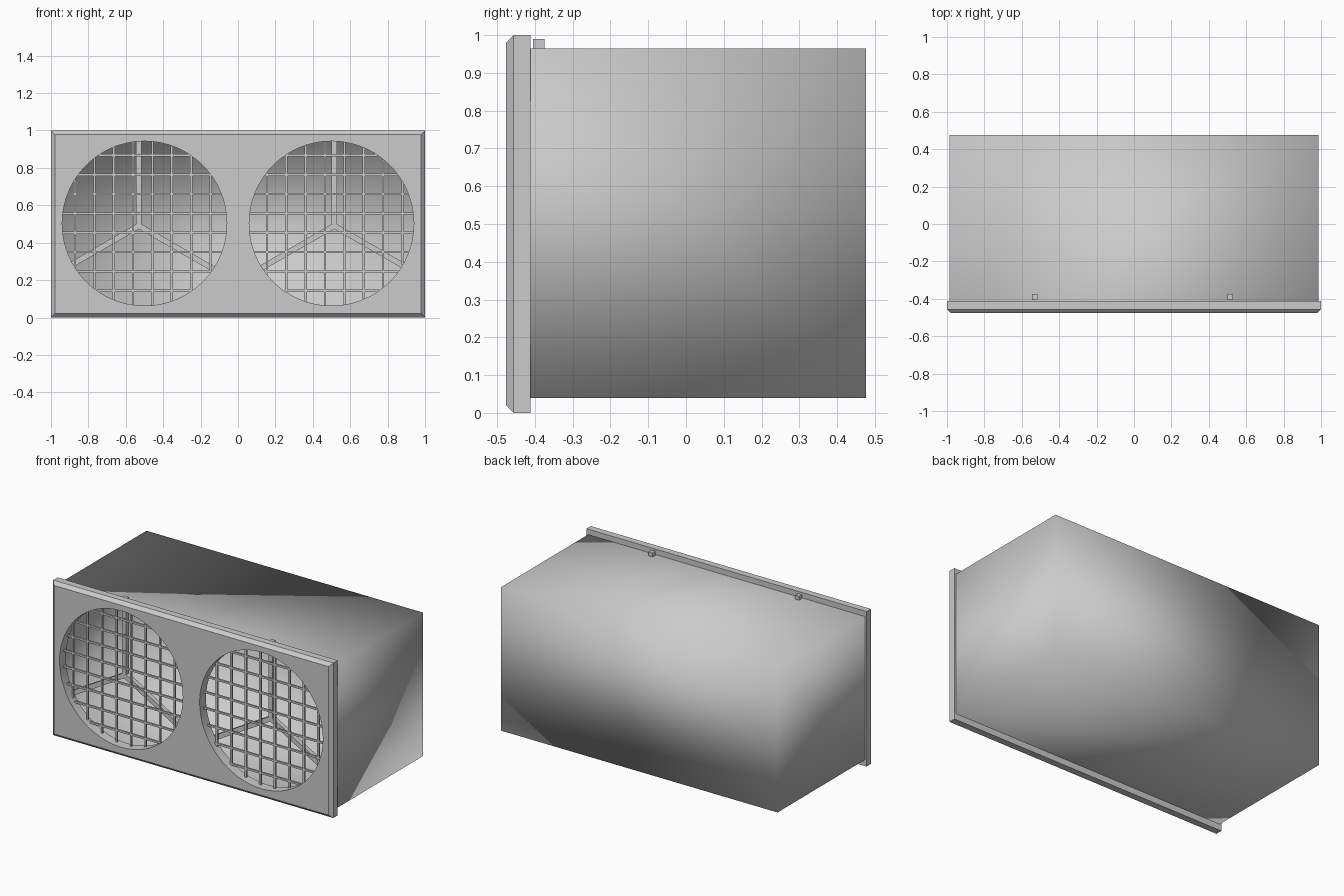
import bpy, bmesh, math
from mathutils import Matrix, Vector

if "Cube" in bpy.data.objects:
    bpy.data.objects.remove(bpy.data.objects["Cube"])


def finish(name, bm, smooth=None):
    bmesh.ops.recalc_face_normals(bm, faces=bm.faces)
    me = bpy.data.meshes.new(name)
    bm.to_mesh(me)
    bm.free()
    ob = bpy.data.objects.new(name, me)
    bpy.context.collection.objects.link(ob)
    if smooth == "all":
        for p in me.polygons:
            p.use_smooth = True
    return ob


def add_box(bm, centre, size, roll=0.0):
    m = (Matrix.Translation(centre) @ Matrix.Rotation(roll, 4, 'Y')
         @ Matrix.Diagonal((*size, 1)))
    return bmesh.ops.create_cube(bm, size=1, matrix=m)["verts"]


def box_between(bm, a, b, width, depth):
    # bar lying in the xz plane from a to b
    a, b = Vector(a), Vector(b)
    d = b - a
    add_box(bm, (a + b) / 2, (d.length, depth, width), -math.atan2(d.z, d.x))


HOLE_R, HOLE_Z = 0.44, 0.503
FRONT, PLATE_BACK, BACK = -0.477, -0.412, 0.477

# front plate with chamfered front edges
bm = bmesh.new()
rings = []
for y, inset in ((PLATE_BACK, 0), (FRONT + 0.021, 0), (FRONT, 0.021)):
    x, z0, z1 = 1 - inset, inset, 1 - inset
    rings.append([bm.verts.new(p) for p in
                  ((-x, y, z0), (x, y, z0), (x, y, z1), (-x, y, z1))])
for r, s in zip(rings, rings[1:]):
    for i in range(4):
        j = (i + 1) % 4
        bm.faces.new((r[i], r[j], s[j], s[i]))
bm.faces.new(rings[0])
bm.faces.new(rings[-1])
plate = finish("front_plate", bm)

# round fan openings
for sx in (-1, 1):
    bm = bmesh.new()
    bmesh.ops.create_cone(
        bm, cap_ends=True, segments=64, radius1=HOLE_R, radius2=HOLE_R, depth=0.4,
        matrix=Matrix.Translation((sx * 0.5, -0.44, HOLE_Z)) @ Matrix.Rotation(math.pi / 2, 4, 'X'))
    cutter = finish("opening_cutter", bm)
    cutter.hide_render = True
    mod = plate.modifiers.new("opening", 'BOOLEAN')
    mod.operation, mod.solver, mod.object = 'DIFFERENCE', 'EXACT', cutter
    bpy.context.view_layer.objects.active = plate
    bpy.ops.object.modifier_apply(modifier=mod.name)
    bpy.data.objects.remove(cutter)
bpy.ops.object.select_all(action='DESELECT')
plate.select_set(True)
bpy.ops.object.shade_smooth_by_angle(angle=math.radians(30))

# housing shell, open towards the plate
bm = bmesh.new()
add_box(bm, (0, (PLATE_BACK + BACK) / 2, 0.5025), (1.975, BACK - PLATE_BACK, 0.925))
bm.faces.ensure_lookup_table()
front = min(bm.faces, key=lambda f: f.calc_center_median().y)
bmesh.ops.delete(bm, geom=[front], context='FACES_ONLY')
shell = finish("housing", bm, "all")

for side, hx, gx, fx in (("left", -0.5, -0.509, -0.53), ("right", 0.5, 0.517, 0.515)):
    # wire guard, trimmed to the opening
    bm = bmesh.new()
    for i in range(8):
        off = (i - 3.5) * 0.1035
        x, z = gx + off, 0.505 + off
        h = math.sqrt(HOLE_R ** 2 - (x - hx) ** 2)
        box_between(bm, (x, -0.435, HOLE_Z - h), (x, -0.435, HOLE_Z + h), 0.012, 0.012)
        w = math.sqrt(HOLE_R ** 2 - (z - HOLE_Z) ** 2)
        box_between(bm, (hx - w, -0.435, z), (hx + w, -0.435, z), 0.012, 0.012)
    finish("wire_guard_" + side, bm)

    # three-armed fan support, its top arm pokes through the housing
    bm = bmesh.new()
    for deg in (90, 210, 330):
        a = math.radians(deg)
        c = (fx, -0.39, 0.49)
        box_between(bm, c, (fx + 0.5 * math.cos(a), -0.39, 0.49 + 0.5 * math.sin(a)),
                    0.03, 0.03)
    finish("fan_support_" + side, bm)
